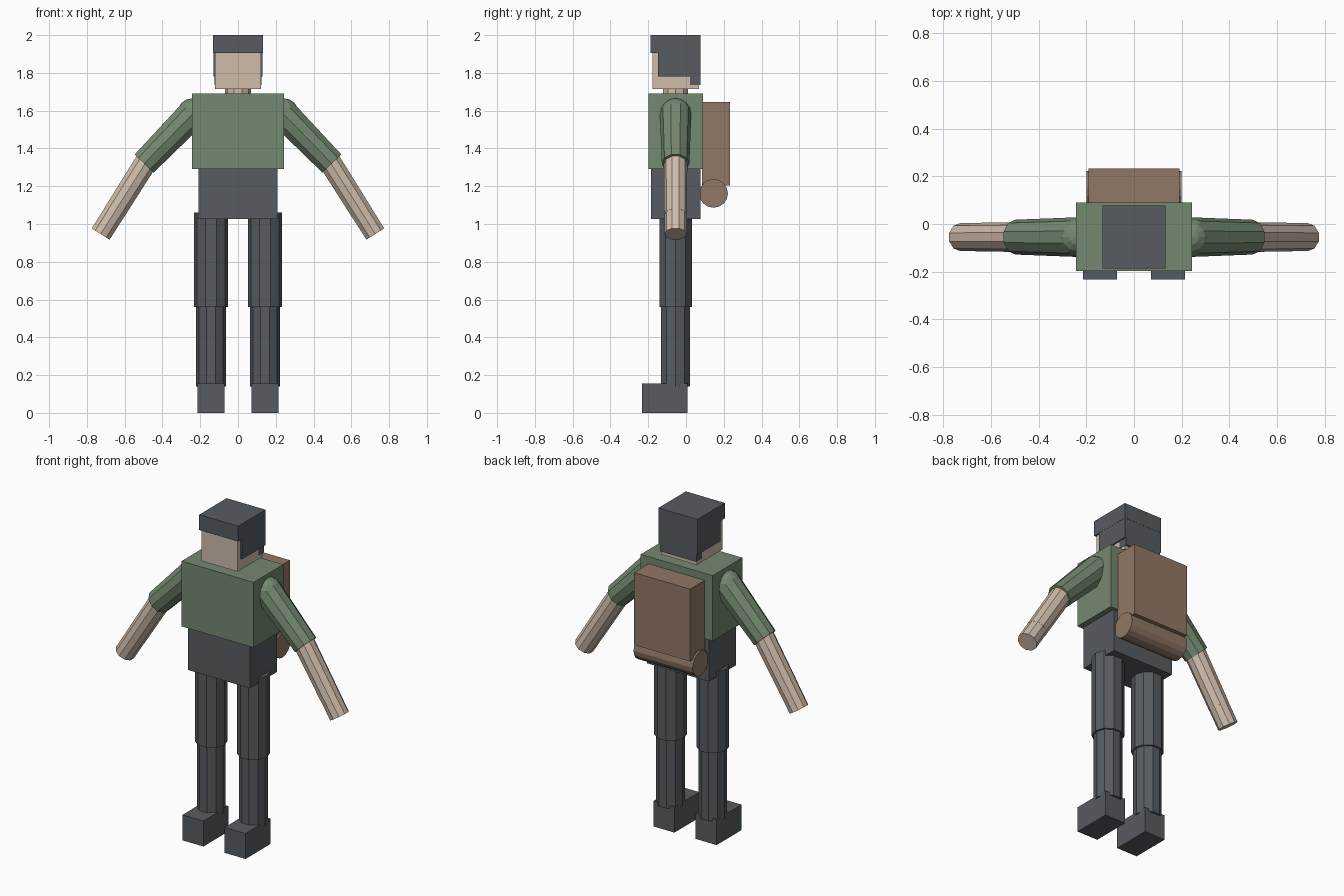
import bpy, math
from mathutils import Vector, Matrix

if "Cube" in bpy.data.objects:
    bpy.data.objects.remove(bpy.data.objects["Cube"])


def material(name, rgb):
    # sRGB bytes to linear
    lin = [((c / 255 + 0.055) / 1.055) ** 2.4 for c in rgb]
    m = bpy.data.materials.new(name)
    m.diffuse_color = (*lin, 1)
    m.use_nodes = True
    m.node_tree.nodes["Principled BSDF"].inputs["Base Color"].default_value = m.diffuse_color
    return m


GREEN = material("green shirt", (116, 136, 112))
DARK = material("dark slate", (87, 92, 97))
SKIN = material("skin", (207, 188, 171))
BROWN = material("brown canvas", (145, 120, 102))


def finish(name, mat):
    o = bpy.context.object
    o.name = name
    o.data.materials.append(mat)
    return o


def box(name, mat, x, y, z):
    """Box from (min, max) ranges."""
    bpy.ops.mesh.primitive_cube_add(size=1)
    o = finish(name, mat)
    mid = Vector([(r[0] + r[1]) / 2 for r in (x, y, z)])
    size = [r[1] - r[0] for r in (x, y, z)]
    o.data.transform(Matrix.Translation(mid) @ Matrix.Diagonal((*size, 1)))
    return o


def rod(name, mat, a, b, ra, rb, sides=10):
    """Faceted tube from a to b with its corners aligned to the cross axis."""
    a, b = Vector(a), Vector(b)
    bpy.ops.mesh.primitive_cone_add(vertices=sides, radius1=ra, radius2=rb,
                                    depth=(b - a).length)
    o = finish(name, mat)
    w = (b - a).normalized()
    v = Vector((1, 0, 0)) if abs(w.z) > 0.99 else Vector((0, 1, 0))
    u = v.cross(w).normalized()
    rot = Matrix((u, v, w)).transposed().to_4x4()
    o.data.transform(Matrix.Translation((a + b) / 2) @ rot)
    return o


Y = -0.055  # depth of the body axis

# Torso
box("shirt", GREEN, (-0.244, 0.244), (-0.198, 0.09), (1.29, 1.69))
box("hips", DARK, (-0.21, 0.21), (-0.185, 0.077), (1.027, 1.29))

# Head, neck and hair
rod("neck", SKIN, (0, Y, 1.66), (0, Y, 1.74), 0.07, 0.07)
box("head", SKIN, (-0.122, 0.122), (-0.177, 0.069), (1.715, 1.95))
box("hair_top", DARK, (-0.132, 0.132), (-0.187, 0.078), (1.906, 2.0))
box("hair_back", DARK, (-0.124, 0.124), (0.022, 0.077), (1.737, 1.91))

# Backpack with bedroll
box("backpack", BROWN, (-0.19, 0.19), (0.085, 0.232), (1.203, 1.647))
rod("bedroll", BROWN, (-0.2, 0.146, 1.162), (0.2, 0.146, 1.162), 0.076, 0.076, 16)

for side, s in (("right", 1), ("left", -1)):
    # Hair beside the face
    box("hair_side_" + side, DARK, sorted((s * 0.115, s * 0.131)),
        (-0.148, 0.077), (1.782, 1.91))

    # Arm
    shoulder = (s * 0.24, Y, 1.583)
    elbow = (s * 0.497, Y, 1.32)
    wrist = (s * 0.662, Y, 1.05)
    bpy.ops.mesh.primitive_uv_sphere_add(segments=12, ring_count=8, radius=0.083)
    finish("shoulder_" + side, GREEN).data.transform(Matrix.Translation(shoulder))
    rod("upper_arm_" + side, GREEN, shoulder, elbow, 0.083, 0.073)
    rod("forearm_" + side, SKIN, (s * 0.487, Y, 1.328), wrist, 0.062, 0.06)
    rod("hand_" + side, SKIN, wrist, (s * 0.727, Y, 0.947), 0.059, 0.059)

    # Leg
    x = s * 0.143
    rod("thigh_" + side, DARK, (x, Y, 0.56), (x, Y, 1.06), 0.091, 0.091)
    rod("shin_" + side, DARK, (x, Y, 0.14), (x, Y, 0.57), 0.08, 0.08)
    box("boot_" + side, DARK, sorted((s * 0.072, s * 0.214)),
        (-0.232, 0.009), (0, 0.156))
